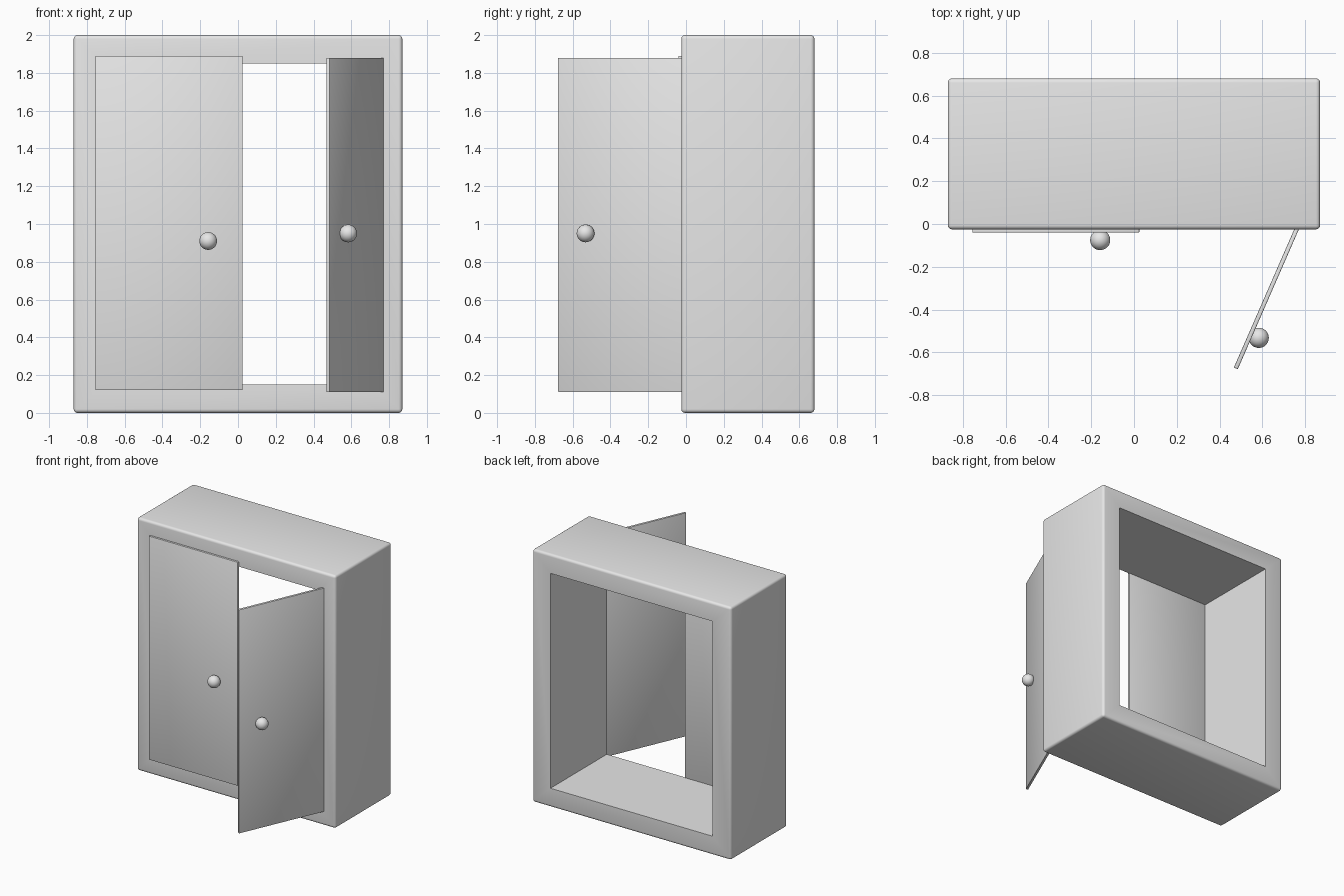
import bpy, bmesh
from math import radians
from mathutils import Matrix, Vector

default = bpy.data.objects.get("Cube")
if default:
    bpy.data.objects.remove(default, do_unlink=True)

grey = bpy.data.materials.new("light_grey")
grey.use_nodes = True
colour = (0.8, 0.8, 0.8, 1)
grey.diffuse_color = colour
grey.node_tree.nodes["Principled BSDF"].inputs["Base Color"].default_value = colour


def make_object(name, bm, location, turn=0):
    bmesh.ops.recalc_face_normals(bm, faces=bm.faces)
    mesh = bpy.data.meshes.new(name)
    bm.to_mesh(mesh)
    bm.free()
    mesh.materials.append(grey)
    obj = bpy.data.objects.new(name, mesh)
    obj.location = location
    obj.rotation_euler.z = radians(turn)
    bpy.context.collection.objects.link(obj)
    bpy.ops.object.select_all(action="DESELECT")
    obj.select_set(True)
    bpy.context.view_layer.objects.active = obj
    bpy.ops.object.shade_smooth_by_angle(angle=radians(35))
    return obj


def rounded_box(size, radius, segments):
    bm = bmesh.new()
    bmesh.ops.create_cube(bm, size=1, matrix=Matrix.Diagonal((*size, 1)))
    bmesh.ops.bevel(bm, geom=bm.edges[:], offset=radius, segments=segments,
                    profile=0.5, affect="EDGES")
    return bm


# Cabinet frame: rounded box with a rectangular opening right through it
depth = 0.705
bm = rounded_box((1.74, depth, 2), 0.02, 4)
bm.faces.ensure_lookup_table()
big = sorted((f for f in bm.faces if abs(f.normal.y) > 0.99), key=lambda f: f.calc_area())[-2:]
rims = []
for face in big:
    bmesh.ops.inset_region(bm, faces=[face], thickness=0.1)
    for v in face.verts:
        v.co.x = 0.71 if v.co.x > 0 else -0.71
        v.co.z = 0.85 if v.co.z > 0 else -0.85
    rims += face.edges[:]
bmesh.ops.delete(bm, geom=big, context="FACES_ONLY")
bmesh.ops.bridge_loops(bm, edges=rims)
make_object("cabinet_frame", bm, (0, 0.68 - depth / 2, 1))

# Doors: the right one is shut, the left one stands open
for side, centre, turn in (("right", (-0.365, -0.03, 1.005), 0),
                           ("left", (0.632, -0.317, 0.995), 66.4)):
    make_object(side + "_door", rounded_box((0.78, 0.02, 1.77), 0.004, 2), centre, turn)

# Round door knobs
for side, centre in (("right", (-0.158, -0.075, 0.91)), ("left", (0.583, -0.532, 0.95))):
    bm = bmesh.new()
    bmesh.ops.create_uvsphere(bm, u_segments=32, v_segments=16, radius=0.047)
    make_object(side + "_knob", bm, Vector(centre))
